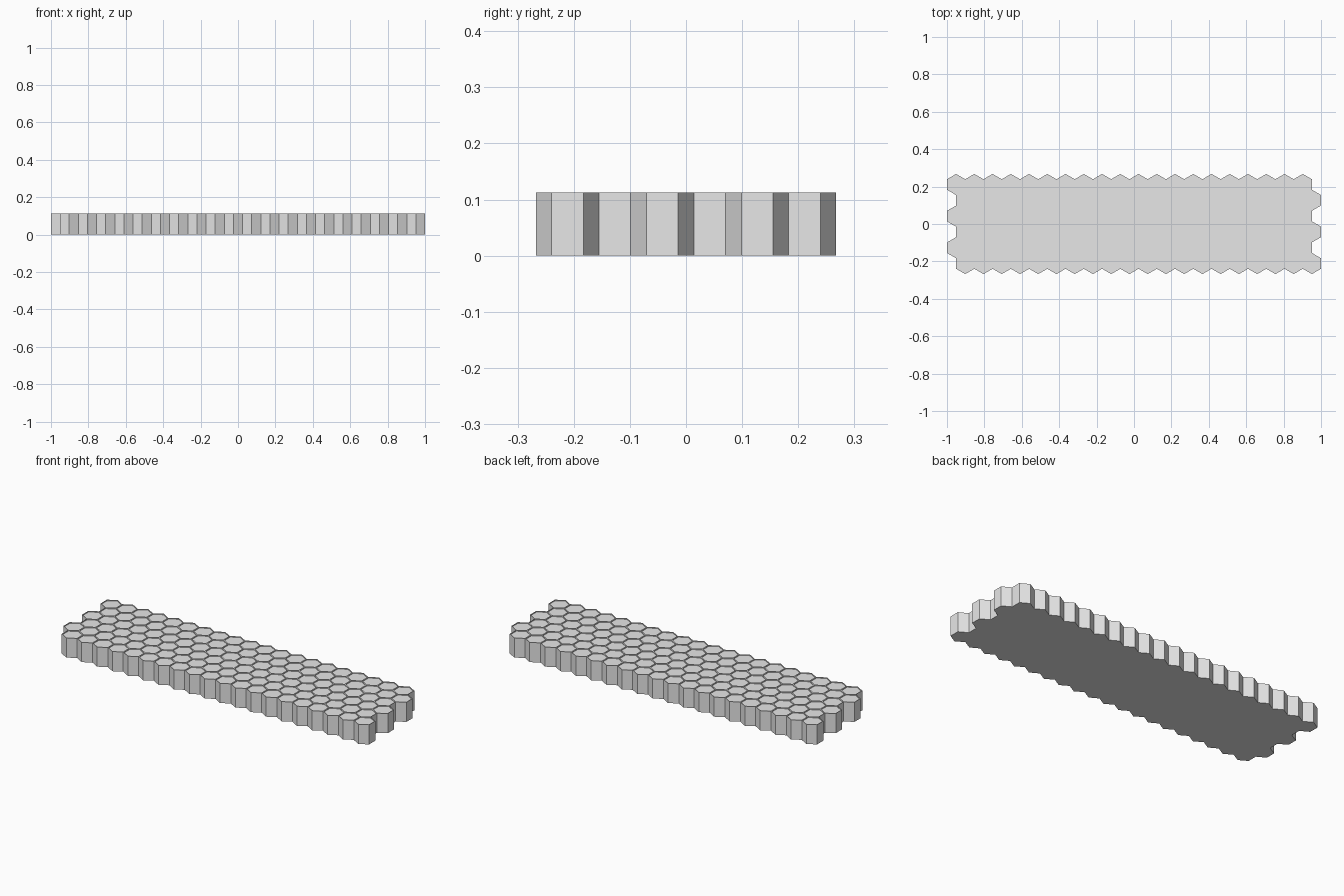
import bpy, bmesh, math
from mathutils import Vector

if "Cube" in bpy.data.objects:
    bpy.data.objects.remove(bpy.data.objects["Cube"])

COLS, ROWS = 20, 6
W = 2.0 / (COLS + 0.5)        # hexagon width across flats
R = W / math.sqrt(3)          # hexagon corner radius
H = 2 * R                     # slab height
RIM, DEPTH = 0.003, 0.005     # thin cell walls around shallow recessed tops

grey = bpy.data.materials.new("light_grey")
grey.diffuse_color = (0.8, 0.8, 0.8, 1)
grey.use_nodes = True
grey.node_tree.nodes["Principled BSDF"].inputs["Base Color"].default_value = grey.diffuse_color

bm = bmesh.new()

# Flat sheet of pointy hexagons, alternate rows shifted half a cell
for row in range(ROWS):
    cy = (row - (ROWS - 1) / 2) * 1.5 * R
    shift = W / 2 if row % 2 == 0 else 0
    for col in range(COLS):
        cx = -1 + W / 2 + col * W + shift
        corners = []
        for k in range(6):
            a = math.radians(30 + 60 * k)
            corners.append(bm.verts.new((cx + R * math.cos(a), cy + R * math.sin(a), 0)))
        bm.faces.new(corners)
bmesh.ops.remove_doubles(bm, verts=bm.verts[:], dist=0.0005)

# Raise into a solid slab with a flat underside
ext = bmesh.ops.extrude_face_region(bm, geom=bm.faces[:], use_keep_orig=True)
top_verts = [g for g in ext["geom"] if isinstance(g, bmesh.types.BMVert)]
bmesh.ops.translate(bm, verts=top_verts, vec=Vector((0, 0, H)))
bmesh.ops.recalc_face_normals(bm, faces=bm.faces[:])

# Sink each cell top slightly inside its rim
tops = [f for f in bm.faces if all(v.co.z > H * 0.9 for v in f.verts)]
bmesh.ops.inset_individual(bm, faces=tops, thickness=RIM, use_even_offset=True)
sunk = bmesh.ops.extrude_discrete_faces(bm, faces=tops)["faces"]
bmesh.ops.translate(bm, verts=list({v for f in sunk for v in f.verts}),
                    vec=Vector((0, 0, -DEPTH)))
bmesh.ops.recalc_face_normals(bm, faces=bm.faces[:])

mesh = bpy.data.meshes.new("honeycomb_slab")
bm.to_mesh(mesh)
bm.free()
mesh.materials.append(grey)
slab = bpy.data.objects.new("honeycomb_slab", mesh)
bpy.context.collection.objects.link(slab)
